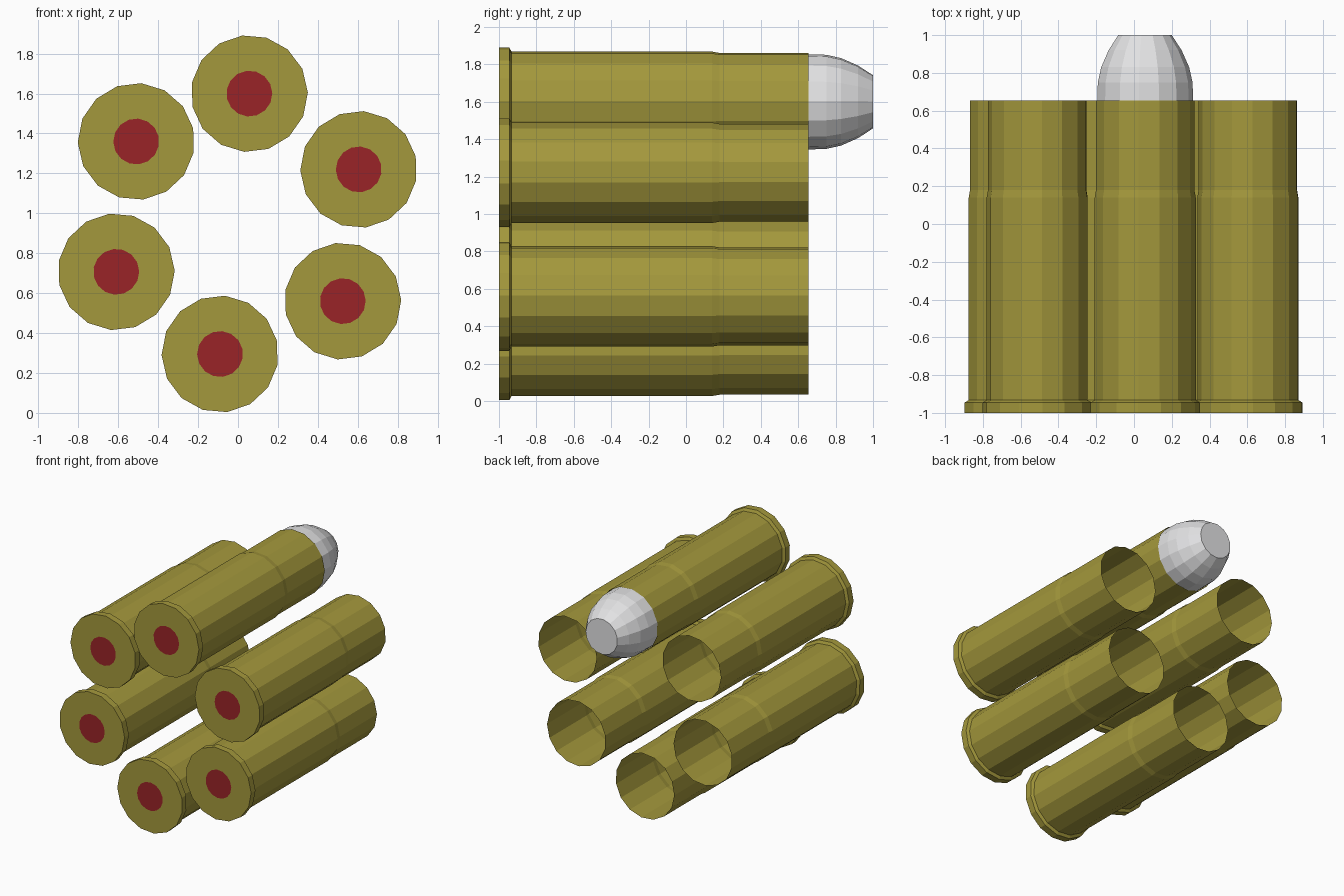
import bpy, bmesh, math

if "Cube" in bpy.data.objects:
    bpy.data.objects.remove(bpy.data.objects["Cube"])

SIDES = 15


def material(name, rgb):
    m = bpy.data.materials.new(name)
    m.diffuse_color = (*rgb, 1)
    m.use_nodes = True
    m.node_tree.nodes["Principled BSDF"].inputs["Base Color"].default_value = m.diffuse_color
    return m


brass = material("brass", (0.37, 0.315, 0.045))
red = material("primer red", (0.32, 0.017, 0.020))
lead = material("lead grey", (0.76, 0.76, 0.77))


def lathe(name, profile, centre, spin, mats, cap_start=False, cap_end=False):
    """Turn (y, radius) points around an axis parallel to y."""
    bm = bmesh.new()
    rings = []
    for y, r in profile:
        rings.append([bm.verts.new((r * math.cos(spin + i * math.tau / SIDES), y,
                                    r * math.sin(spin + i * math.tau / SIDES)))
                      for i in range(SIDES)])
    for a, b in zip(rings, rings[1:]):
        for i in range(SIDES):
            j = (i + 1) % SIDES
            bm.faces.new((a[i], a[j], b[j], b[i]))
    if cap_start:
        # the cap takes the last material, so it can be the primer
        bm.faces.new(rings[0][::-1]).material_index = len(mats) - 1
    if cap_end:
        bm.faces.new(rings[-1])
    # make the outer wall face away from the axis
    bm.normal_update()
    wall = bm.faces[:] and max(bm.faces, key=lambda f: f.calc_area() if abs(f.normal.y) < 0.5 else 0)
    c = wall.calc_center_median()
    if wall.normal.x * c.x + wall.normal.z * c.z < 0:
        bmesh.ops.reverse_faces(bm, faces=[f for f in bm.faces if len(f.verts) == 4])
    for f in bm.faces:
        f.normal_update()
        if len(f.verts) == SIDES and f.normal.y * f.calc_center_median().y < 0:
            f.normal_flip()
    me = bpy.data.meshes.new(name)
    bm.to_mesh(me)
    bm.free()
    for m in mats:
        me.materials.append(m)
    ob = bpy.data.objects.new(name, me)
    ob.location = (centre[0], 0, centre[1])
    bpy.context.collection.objects.link(ob)
    return ob


# primer edge, flat rear face, rim, body, slight neck, open mouth
CASE = [(-1, 0.115), (-1, 0.293), (-0.945, 0.293), (-0.933, 0.27),
        (0.14, 0.27), (0.18, 0.263), (0.655, 0.263)]
# bullet with a blunt tip
BULLET = [(0.5, 0.256), (0.655, 0.256), (0.75, 0.253), (0.83, 0.235),
          (0.92, 0.195), (1.0, 0.143)]

centres = [(0.057, 1.60), (0.605, 1.22), (0.525, 0.56),
           (-0.09, 0.295), (-0.61, 0.707), (-0.51, 1.36)]

for n, c in enumerate(centres):
    spin = math.radians(1 - 60 * (n - 4))
    lathe(f"case_{n + 1}", CASE, c, spin, [brass, red], cap_start=True)
    if n == 0:  # only the top case still holds its bullet
        lathe("bullet", BULLET, c, spin, [lead], cap_end=True)
